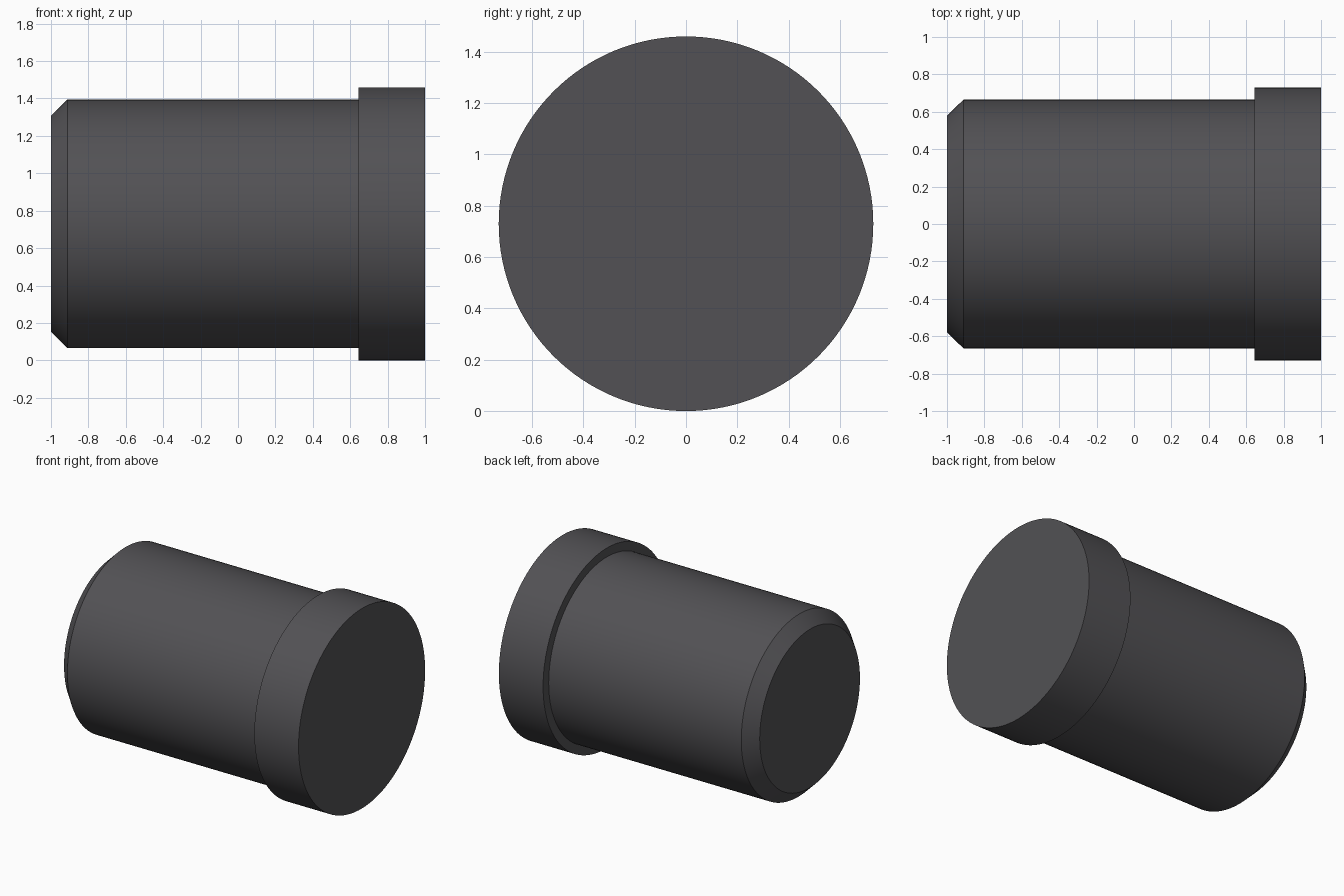
import bpy
import bmesh
from math import cos, sin, tau, radians

if "Cube" in bpy.data.objects:
    bpy.data.objects.remove(bpy.data.objects["Cube"])

SEGMENTS = 128
AXIS_Z = 0.73

# Single stepped profile along x: (x, radius)
PROFILE = [
    (-1.0, 0.578),    # chamfered tip
    (-0.912, 0.665),  # shank start
    (0.643, 0.665),   # shank end
    (0.643, 0.73),    # head shoulder
    (1.0, 0.73),      # head face
]


def turned_part(name, profile):
    """Solid of revolution about the x axis with flat end caps."""
    bm = bmesh.new()
    rings = [[bm.verts.new((x, r * cos(tau * i / SEGMENTS), r * sin(tau * i / SEGMENTS)))
              for i in range(SEGMENTS)] for x, r in profile]
    for a, b in zip(rings, rings[1:]):
        for i in range(SEGMENTS):
            j = (i + 1) % SEGMENTS
            bm.faces.new((a[i], a[j], b[j], b[i]))
    bm.faces.new(rings[0])
    bm.faces.new(rings[-1])
    bmesh.ops.recalc_face_normals(bm, faces=bm.faces)
    mesh = bpy.data.meshes.new(name)
    bm.to_mesh(mesh)
    bm.free()
    obj = bpy.data.objects.new(name, mesh)
    bpy.context.collection.objects.link(obj)
    return obj


# Headed pin: chamfered shank and wider head
pin = turned_part("headed_pin", PROFILE)
pin.location.z = AXIS_Z

# Dark grey finish
dark = bpy.data.materials.new("dark_grey")
dark.diffuse_color = (0.085, 0.083, 0.09, 1.0)
dark.use_nodes = True
dark.node_tree.nodes["Principled BSDF"].inputs["Base Color"].default_value = dark.diffuse_color
pin.data.materials.append(dark)

# Smooth round sides, sharp rims
bpy.context.view_layer.objects.active = pin
pin.select_set(True)
bpy.ops.object.shade_smooth_by_angle(angle=radians(30))
